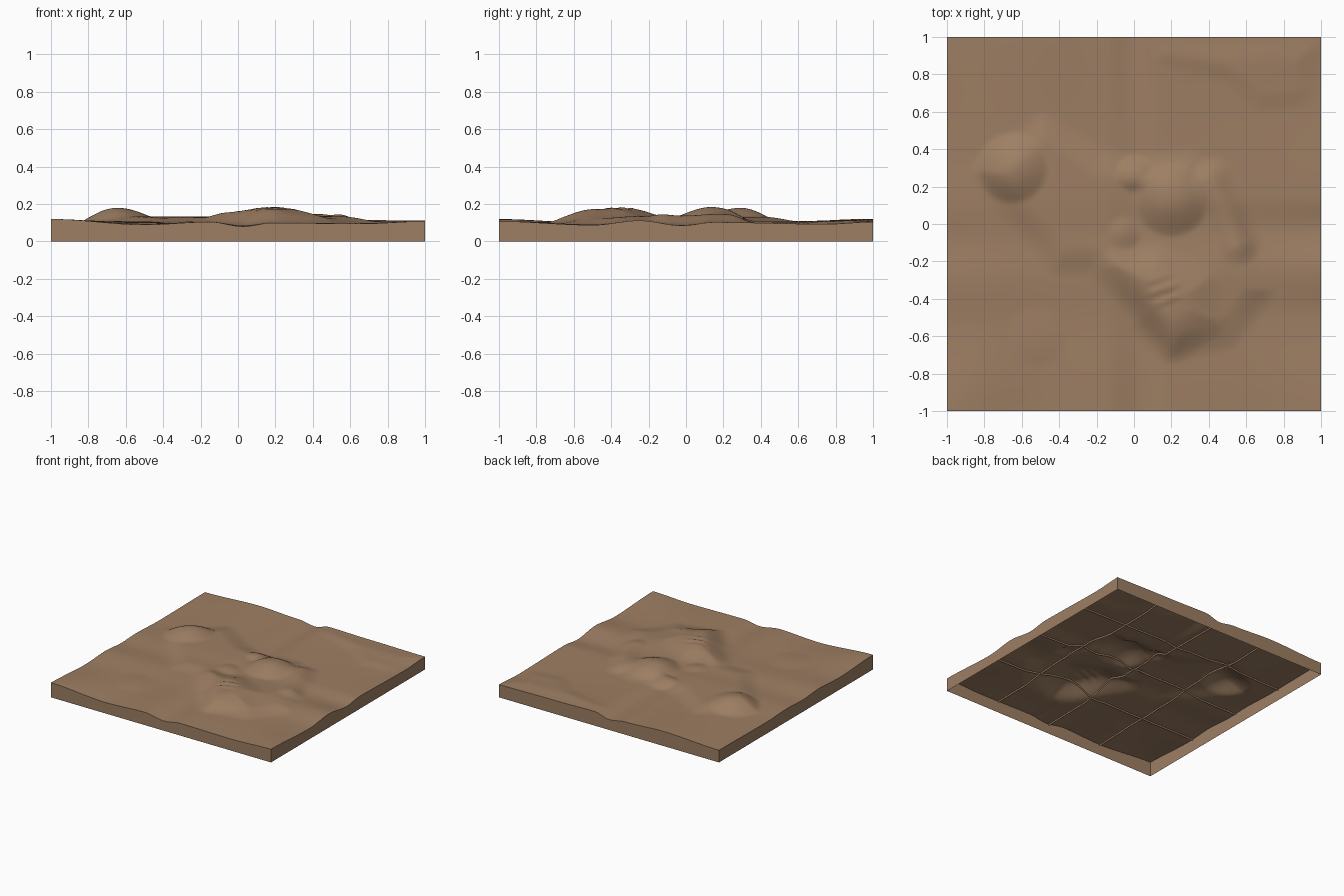
import bpy, math

if "Cube" in bpy.data.objects:
    bpy.data.objects.remove(bpy.data.objects["Cube"])

N = 120  # terrain cells per side

soil = bpy.data.materials.new("soil")
soil.diffuse_color = (0.34, 0.21, 0.125, 1)
soil.use_nodes = True
soil.node_tree.nodes["Principled BSDF"].inputs["Base Color"].default_value = soil.diffuse_color


def step(a, b, v):
    t = min(1, max(0, (v - a) / (b - a)))
    return t * t * (3 - 2 * t)


def curve(points, v):
    for (x0, z0), (x1, z1) in zip(points, points[1:]):
        if v <= x1:
            return z0 + (z1 - z0) * step(x0, x1, v)
    return points[-1][1]


def seg_dist(x, y, a, b):
    dx, dy = b[0] - a[0], b[1] - a[1]
    t = ((x - a[0]) * dx + (y - a[1]) * dy) / (dx * dx + dy * dy)
    t = min(1, max(0, t))
    return math.hypot(x - a[0] - t * dx, y - a[1] - t * dy)


def path_dist(x, y, pts):
    return min(seg_dist(x, y, a, b) for a, b in zip(pts, pts[1:]))


def inside(x, y, poly):
    hit = False
    for (x0, y0), (x1, y1) in zip(poly, poly[1:]):
        if (y0 > y) != (y1 > y) and x < x0 + (y - y0) * (x1 - x0) / (y1 - y0):
            hit = not hit
    return hit


def area(x, y, poly, w):
    d = path_dist(x, y, poly)
    return step(-w, w, d if inside(x, y, poly) else -d)


# edge height profiles
FRONT = [(-1, .12), (-.5, .09), (-.15, .105), (.03, .08), (.18, .1), (.65, .095), (1, .108)]
BACK = [(-1, .1), (-.5, .12), (-.15, .105), (0, .085), (.13, .116), (.5, .11), (1, .105)]
LEFT = [(-1, .12), (-.55, .1), (-.3, .112), (-.08, .098), (.1, .105), (.4, .095), (1, .1)]
RIGHT = [(-1, .108), (-.5, .088), (-.25, .112), (-.02, .085), (.15, .103), (.75, .093), (1, .105)]

# raised ground outlines
UPLAND = [(-.8, .28), (-.66, .1), (-.4, -.2), (-.22, -.2), (.02, -.42), (.22, -.66), (.5, -.6),
          (.68, -.35), (.54, -.05), (.42, .2), (.3, .32), (0, .29), (-.2, .34), (-.48, .52), (-.8, .28)]
SPUR = [(-.08, -.22), (.05, -.5), (.2, -.64), (.4, -.5), (.36, -.32), (.12, -.2), (-.08, -.22)]
SHELF = [(.12, 1.2), (.14, .9), (.5, .8), (.68, .65), (1.2, .7), (1.2, 1.2), (.12, 1.2)]
EAST_RIDGE = [(.42, .24), (.5, .08), (.56, -.1)]
# domes: x, y, radius, height added
DOMES = [(-.65, .3, .19, .05), (.2, .13, .2, .05), (0, .27, .1, .028), (-.05, -.05, .09, .015),
         (-.52, -.6, .16, .008)]


def ground(x, y):
    # average the edge profiles, weighted towards the nearest edge
    sides = [(y + 1, curve(FRONT, x)), (1 - y, curve(BACK, x)),
             (x + 1, curve(LEFT, y)), (1 - x, curve(RIGHT, y))]
    w = [1 / (d + .0005) ** 1.5 for d, _ in sides]
    z = sum(a * s[1] for a, s in zip(w, sides)) / sum(w)
    z += .028 * area(x, y, UPLAND, .09)
    z += .047 * area(x, y, SPUR, .12)
    z += .010 * area(x, y, SHELF, .06) * step(0, .15, 1 - max(abs(x), abs(y)))
    z += .030 * (1 - step(0, .13, path_dist(x, y, EAST_RIDGE)))
    for cx, cy, r, h in DOMES:
        t = math.hypot(x - cx, y - cy) / r
        if t < 1:
            z += h * (1 - t * t) ** 1.3
    # shallow furrows on the spur
    f = 1 - step(.05, .12, math.hypot(x - .16, y + .36))
    z += .004 * f * math.sin((y - .35 * x) * 90)
    return min(z, .19)


def finish(name, verts, faces):
    me = bpy.data.meshes.new(name)
    me.from_pydata(verts, [], faces)
    me.materials.append(soil)
    ob = bpy.data.objects.new(name, me)
    bpy.context.collection.objects.link(ob)
    for p in me.polygons:
        p.use_smooth = True
    return ob


ticks = [-1 + 2 * i / N for i in range(N + 1)]
height = [[ground(x, y) for x in ticks] for y in ticks]

# terrain surface
W = N + 1
finish("terrain",
       [(x, y, height[j][i]) for j, y in enumerate(ticks) for i, x in enumerate(ticks)],
       [(j * W + i, j * W + i + 1, j * W + W + i + 1, j * W + W + i)
        for j in range(N) for i in range(N)])


# vertical strip hanging from the terrain along one grid line
def strip(name, k, along_x, depth, flip):
    verts = []
    for i in range(W):
        x, y = (ticks[i], ticks[k]) if along_x else (ticks[k], ticks[i])
        z = height[k][i] if along_x else height[i][k]
        verts += [(x, y, z), (x, y, 0 if depth is None else z - depth)]
    faces = [(2 * i, 2 * i + 1, 2 * i + 3, 2 * i + 2) for i in range(N)]
    if flip:
        faces = [f[::-1] for f in faces]
    finish(name, verts, faces)


# outer walls
strip("front_wall", 0, True, None, False)
strip("back_wall", N, True, None, True)
strip("left_wall", 0, False, None, True)
strip("right_wall", N, False, None, False)

# short seams between the tiles on the underside
for n in (1, 2, 3):
    strip("cross_seam", n * N // 4, True, .014, False)
    strip("long_seam", n * N // 4, False, .014, False)
